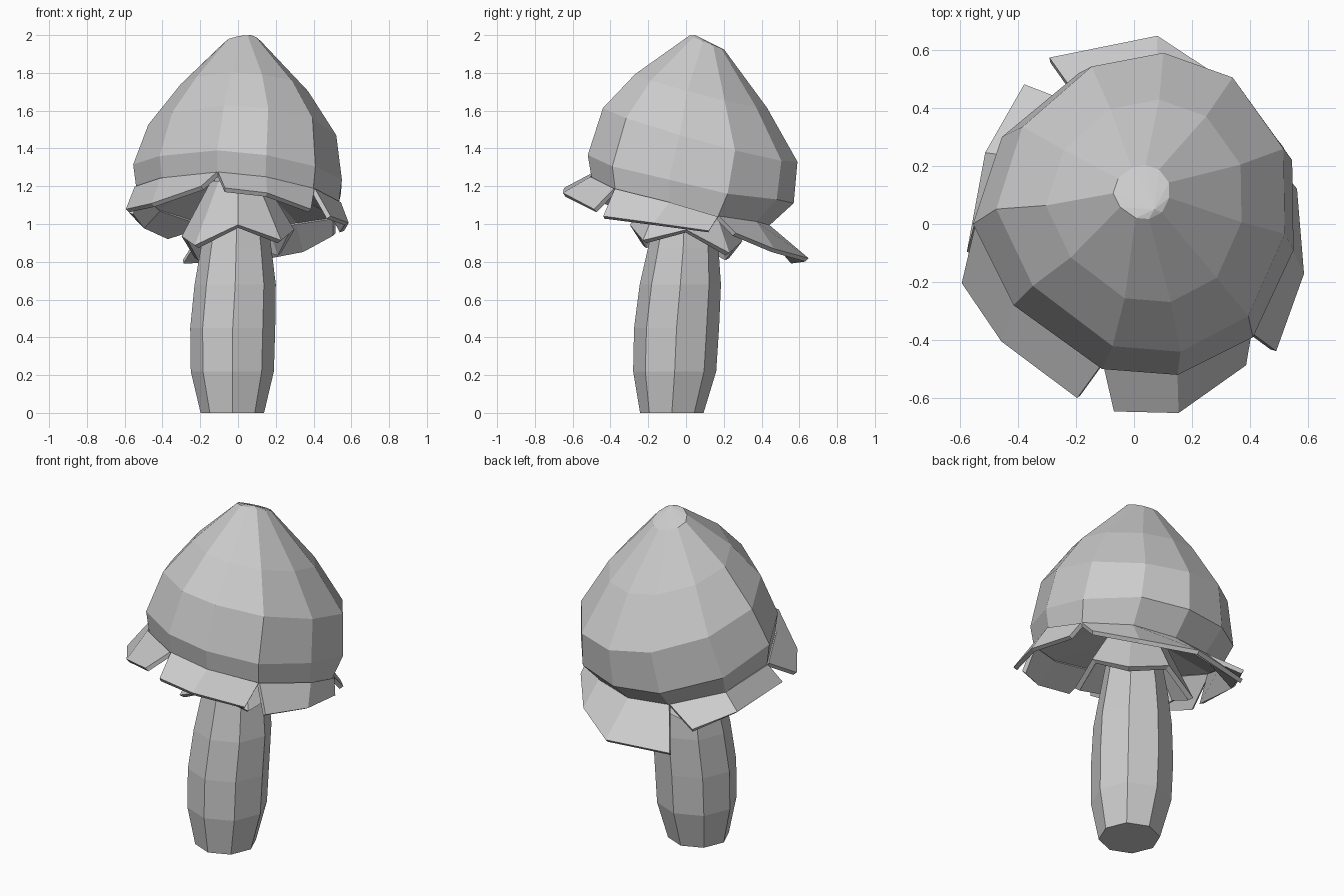
import bpy
import bmesh
from math import sin, cos, pi
from mathutils import Vector

if "Cube" in bpy.data.objects:
    bpy.data.objects.remove(bpy.data.objects["Cube"])

GREY = (0.6, 0.6, 0.6, 1.0)
grey = bpy.data.materials.new("plain grey")
grey.use_nodes = True
grey.diffuse_color = GREY
grey.node_tree.nodes["Principled BSDF"].inputs["Base Color"].default_value = GREY


def loft(name, rows, closed=True, start=None, end=None, thickness=0):
    """Skin successive rows of points; start and end are optional closing points."""
    bm = bmesh.new()
    rings = [[bm.verts.new(p) for p in row] for row in rows]
    count = len(rings[0])
    spans = range(count if closed else count - 1)
    for a, b in zip(rings, rings[1:]):
        for i in spans:
            j = (i + 1) % count
            bm.faces.new((a[i], a[j], b[j], b[i]))
    for ring, tip in ((rings[0], start), (rings[-1], end)):
        if tip is not None:
            v = bm.verts.new(tip)
            for i in spans:
                bm.faces.new((ring[i], ring[(i + 1) % count], v))
    bmesh.ops.recalc_face_normals(bm, faces=bm.faces)
    mesh = bpy.data.meshes.new(name)
    bm.to_mesh(mesh)
    bm.free()
    mesh.materials.append(grey)
    obj = bpy.data.objects.new(name, mesh)
    bpy.context.collection.objects.link(obj)
    if thickness:
        mod = obj.modifiers.new("thickness", "SOLIDIFY")
        mod.thickness = thickness
        mod.offset = 0
    return obj


def octagon(x, y, z, r):
    return [(x + r * cos(k * pi / 4), y + r * sin(k * pi / 4), z) for k in range(8)]


# Stem: a slightly leaning, barrel shaped octagon
stem = [(-0.03, -0.075, 0, 0.168), (-0.03, -0.06, 0.22, 0.22),
        (-0.028, -0.05, 0.45, 0.225), (-0.015, -0.03, 0.68, 0.215),
        (-0.01, -0.015, 0.87, 0.187), (0, 0, 1.25, 0.12)]
loft("stem", [octagon(*s) for s in stem], start=(-0.03, -0.075, 0))

# Collar: a flared skirt round the neck with a zigzag hem
hem = []
for k in range(8):
    r, z = (0.285, 0.945) if k % 2 == 0 else (0.31, 0.86)
    x, y = r * cos(k * pi / 4), r * sin(k * pi / 4)
    hem.append((x, y, z - 0.15 * y + 0.06 * x))
loft("collar", [octagon(0, 0, 1.22, 0.13), hem], thickness=0.03)

# Cap: irregular lower outline, with rings above it that lean towards the back
outline = [Vector(p) for p in (
    (-0.555, 0, 1.315), (-0.415, -0.28, 1.36), (-0.11, -0.5, 1.39),
    (0.15, -0.52, 1.365), (0.41, -0.39, 1.305), (0.55, -0.09, 1.235),
    (0.545, 0.22, 1.16), (0.35, 0.48, 1.13), (0.085, 0.57, 1.11),
    (-0.19, 0.52, 1.12), (-0.455, 0.3, 1.2))]


def cap_ring(x, y, z, scale_x, scale_y, slope_x, slope_y):
    ring = []
    for p in outline:
        dx, dy = p.x * scale_x, (p.y - 0.025) * scale_y
        ring.append((x + dx, y + dy, z + slope_x * dx + slope_y * dy))
    return ring


rim = [Vector((p.x * (0.97 - 0.15 * max(p.y, 0)), p.y * 0.96 - 0.2 * max(p.y, 0), p.z - 0.125))
       for p in outline]
throat = [Vector((p.x * 0.25, p.y * 0.25, 1.25)) for p in rim]
loft("cap", [throat, rim, outline,
             cap_ring(0.025, 0.075, 1.48, 0.9, 0.945, -0.08, -0.28),
             cap_ring(0.035, 0.08, 1.71, 0.61, 0.64, -0.075, -0.26),
             cap_ring(0.025, 0.11, 1.96, 0.175, 0.17, 0, -0.4)], end=(0.07, 0.05, 2.0))

# Torn veil flaps: each hangs from a few rim corners to its own outer edge
flaps = {
    "front_flap": ((2, 3, 4), ((-0.07, -0.64, 1.18), (0.15, -0.645, 1.155), (0.38, -0.48, 1.07))),
    "front_left_flap": ((0, 1, 2), ((-0.585, -0.2, 1.07), (-0.45, -0.4, 1.1), (-0.19, -0.595, 1.19))),
    "right_flap": ((4, 5, 6), ((0.48, -0.435, 1.035), (0.575, -0.17, 1.0), (0.55, 0.12, 0.96))),
    "back_flap": ((6, 7, 8, 9), ((0.51, 0.255, 0.945), (0.35, 0.46, 0.86),
                                 (0.08, 0.64, 0.81), (-0.29, 0.565, 0.8))),
    "back_left_flap": ((9, 10, 0), ((-0.375, 0.475, 0.93), (-0.505, 0.24, 0.985), (-0.565, -0.1, 1.055))),
}
for name, (corners, edge) in flaps.items():
    loft(name, [[rim[i] for i in corners], edge], closed=False, thickness=0.025)
